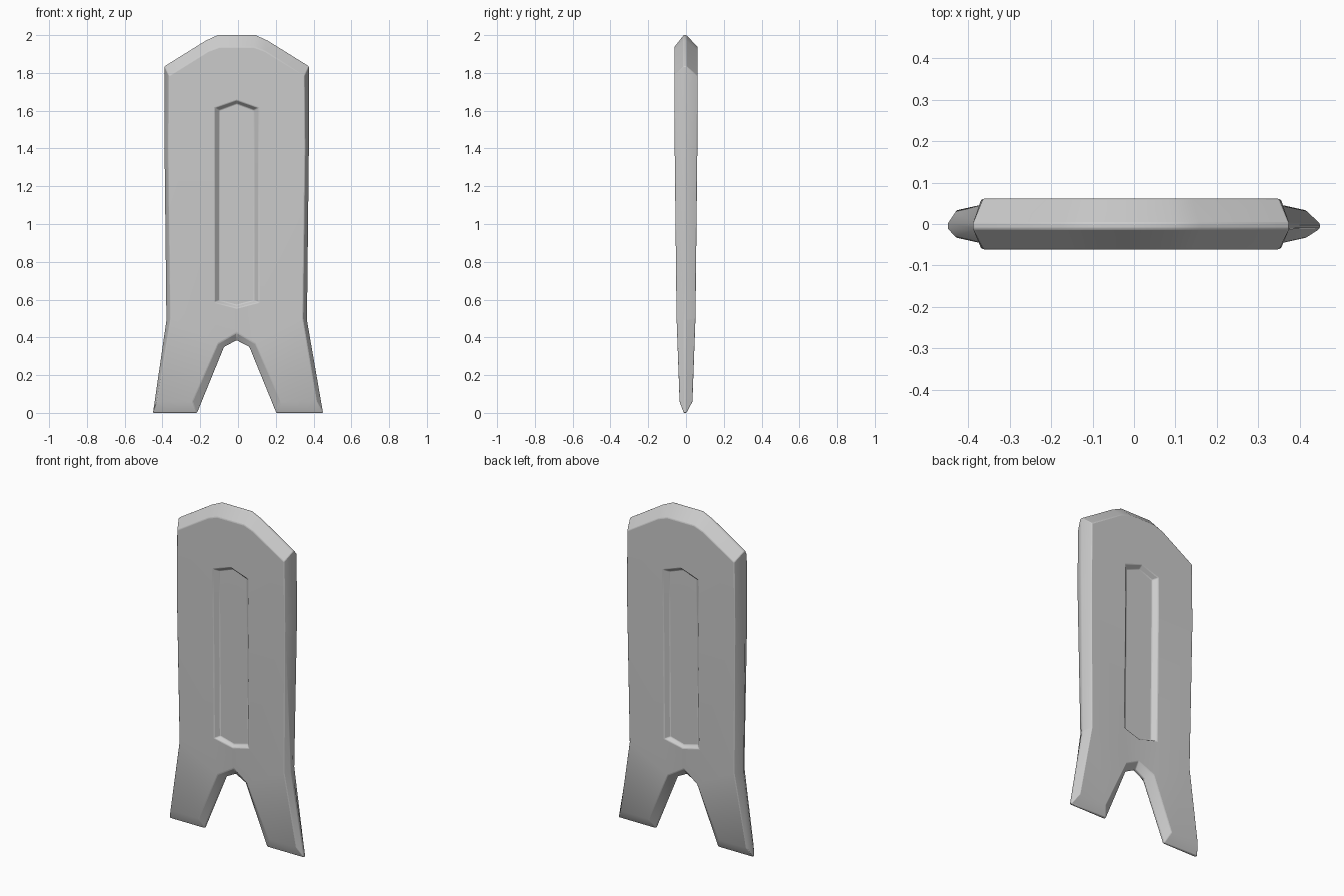
import bpy, bmesh

if "Cube" in bpy.data.objects:
    bpy.data.objects.remove(bpy.data.objects["Cube"])

# Right-half profiles (x, z): outer rim, inset face edge, groove lip, groove floor
RIM = [(0, 2.0), (.10, 2.0), (.165, 1.97), (.382, 1.835), (.382, 1.4),
       (.372, .49), (.45, 0), (.21, 0), (.067, .35), (0, .385)]
FACE = [(0, 1.937), (.09, 1.937), (.15, 1.915), (.358, 1.785), (.362, 1.4),
        (.35, .5), (.422, .06), (.235, .06), (.10, .365), (0, .425)]
LIP = [(0, 1.655), (.117, 1.615), (.117, 1.4), (.117, .585), (0, .555)]
FLOOR = [(0, 1.637), (.092, 1.602), (.092, 1.4), (.092, .595), (0, .57), (0, 1.4)]
THICK = [(0, .032), (.06, .034), (.5, .05), (1.4, .06), (1.94, .062), (2.1, .062)]


def thick(z):
    for (z0, t0), (z1, t1) in zip(THICK, THICK[1:]):
        if z <= z1:
            return t0 + (t1 - t0) * (z - z0) / (z1 - z0)


bm = bmesh.new()


def point(x, y, z, sx):
    # whole body sits a touch left of the feet's outer corners
    shift = 0 if x > .44 else -.007
    return bm.verts.new((sx * x + shift, y, z))


def quarter(sx, sy):
    """One quarter of the plate: half of the front or the back."""
    rim = [point(x, sy * .007 - .005, z, sx) for x, z in RIM]
    face = [point(x, sy * thick(z), z, sx) for x, z in FACE]
    lip = [point(x, sy * thick(z), z, sx) for x, z in LIP]
    floor = [point(x, sy * (thick(z) - .025), z, sx) for x, z in FLOOR]
    # dip between groove and notch
    face[9].co.y = sy * .03
    lip[4].co.y = sy * .042
    # bevel band and groove walls
    for a, b in ((rim, face), (lip, floor)):
        for i in range(len(a) - 1):
            bm.faces.new((a[i], a[i + 1], b[i + 1], b[i]))
    f, l, g = face, lip, floor
    for poly in ((f[0], f[1], l[1], l[0]), (f[1], f[2], l[1]), (f[2], f[3], l[1]),
                 (f[3], f[4], l[2], l[1]), (f[4], f[5], l[3], l[2]),
                 (f[5], f[8], l[3]), (f[5], f[6], f[7], f[8]),
                 (l[3], f[8], f[9], l[4]),
                 (g[0], g[1], g[2], g[5]), (g[5], g[2], g[3], g[4])):
        bm.faces.new(poly)
    return rim


for sx in (1, -1):
    front, back = quarter(sx, -1), quarter(sx, 1)
    # narrow flat rim joining front and back
    for i in range(len(front) - 1):
        bm.faces.new((front[i], front[i + 1], back[i + 1], back[i]))

bmesh.ops.remove_doubles(bm, verts=bm.verts, dist=1e-4)
bmesh.ops.recalc_face_normals(bm, faces=bm.faces)
mesh = bpy.data.meshes.new("forked_plate")
bm.to_mesh(mesh)
bm.free()
plate = bpy.data.objects.new("forked_plate", mesh)
bpy.context.collection.objects.link(plate)

# slightly softened edges
bevel = plate.modifiers.new("soft_edges", 'BEVEL')
bevel.width = .004
bevel.segments = 2
bevel.limit_method = 'ANGLE'
bevel.angle_limit = .5

bpy.context.view_layer.objects.active = plate
plate.select_set(True)
bpy.ops.object.shade_smooth_by_angle(angle=.5)
